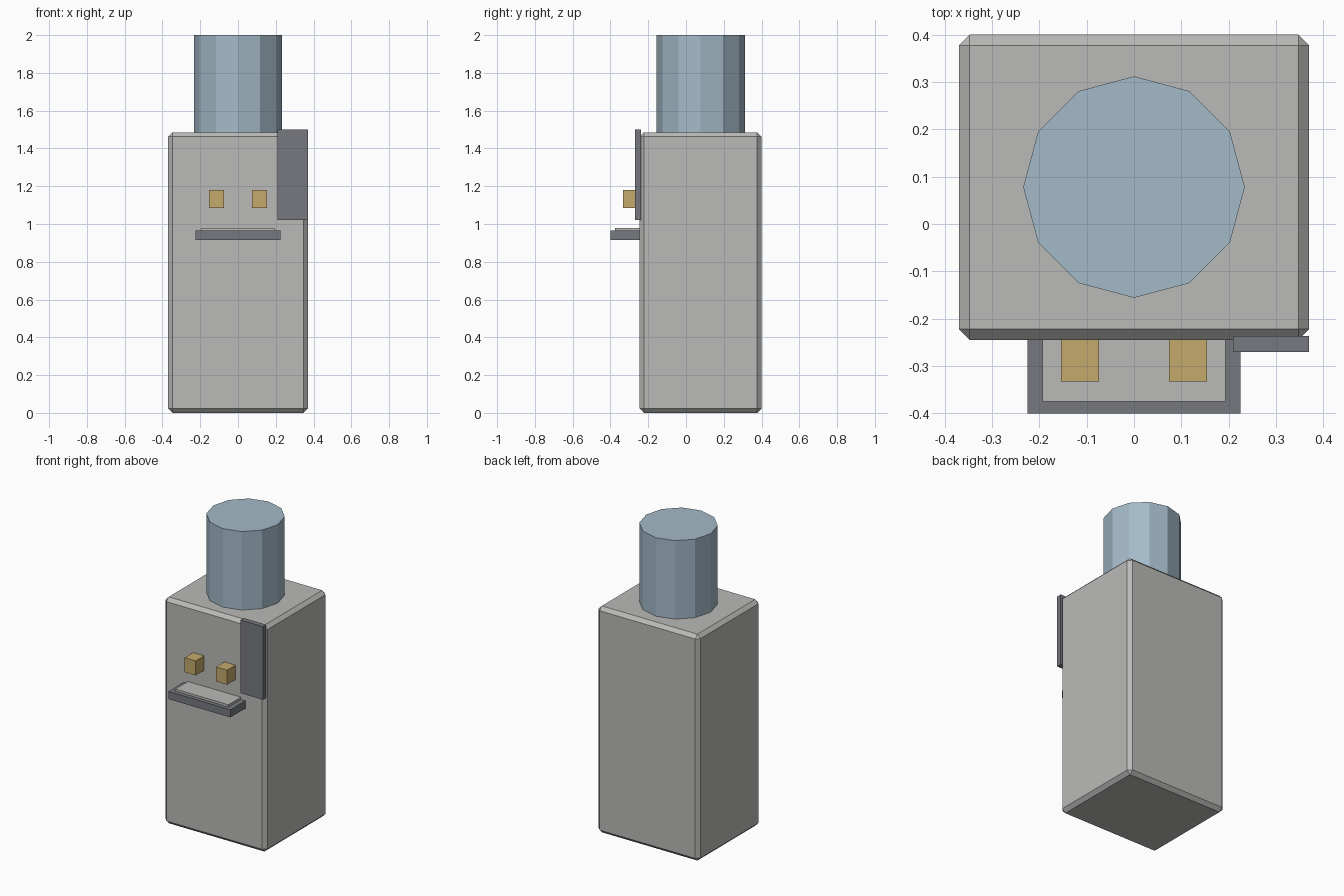
import bpy
import math

default = bpy.data.objects.get("Cube")
if default:
    bpy.data.objects.remove(default, do_unlink=True)


def material(name, r, g, b):
    mat = bpy.data.materials.new(name)
    mat.use_nodes = True
    mat.diffuse_color = (r, g, b, 1)
    mat.node_tree.nodes["Principled BSDF"].inputs["Base Color"].default_value = (r, g, b, 1)
    return mat


light_grey = material("light grey", 0.49, 0.49, 0.48)
dark_grey = material("dark grey", 0.18, 0.19, 0.21)
pale_blue = material("pale blue", 0.37, 0.49, 0.58)
brass = material("brass", 0.55, 0.40, 0.15)


def box(name, x, y, z, mat, bevel=0):
    """Box from (min, max) ranges, with an optional chamfer."""
    ranges = (x, y, z)
    bpy.ops.mesh.primitive_cube_add(size=1, location=[(a + b) / 2 for a, b in ranges])
    obj = bpy.context.object
    obj.name = name
    obj.scale = [b - a for a, b in ranges]
    bpy.ops.object.transform_apply(location=False, rotation=False, scale=True)
    obj.data.materials.append(mat)
    if bevel:
        mod = obj.modifiers.new("chamfer", "BEVEL")
        mod.width = bevel
        mod.segments = 1
    return obj


# Cabinet with chamfered edges
box("cabinet", (-0.37, 0.37), (-0.245, 0.40), (0, 1.485), light_grey, 0.023)

# Water bottle on top
bottom, top = 1.47, 2.0
bpy.ops.mesh.primitive_cylinder_add(vertices=12, radius=0.234, depth=top - bottom,
                                    location=(0, 0.078, (bottom + top) / 2))
bottle = bpy.context.object
bottle.name = "water_bottle"
bottle.data.materials.append(pale_blue)

# Drip tray and its grate
box("drip_tray", (-0.225, 0.225), (-0.40, -0.24), (0.915, 0.965), dark_grey)
box("drip_grate", (-0.193, 0.193), (-0.375, -0.24), (0.96, 0.98), light_grey)

# Pair of taps
for name, x in (("right_tap", -0.114), ("left_tap", 0.114)):
    box(name, (x - 0.04, x + 0.04), (-0.333, -0.24), (1.085, 1.18), brass)

# Cup dispenser panel at the front corner
box("side_panel", (0.209, 0.37), (-0.27, -0.237), (1.02, 1.50), dark_grey)
